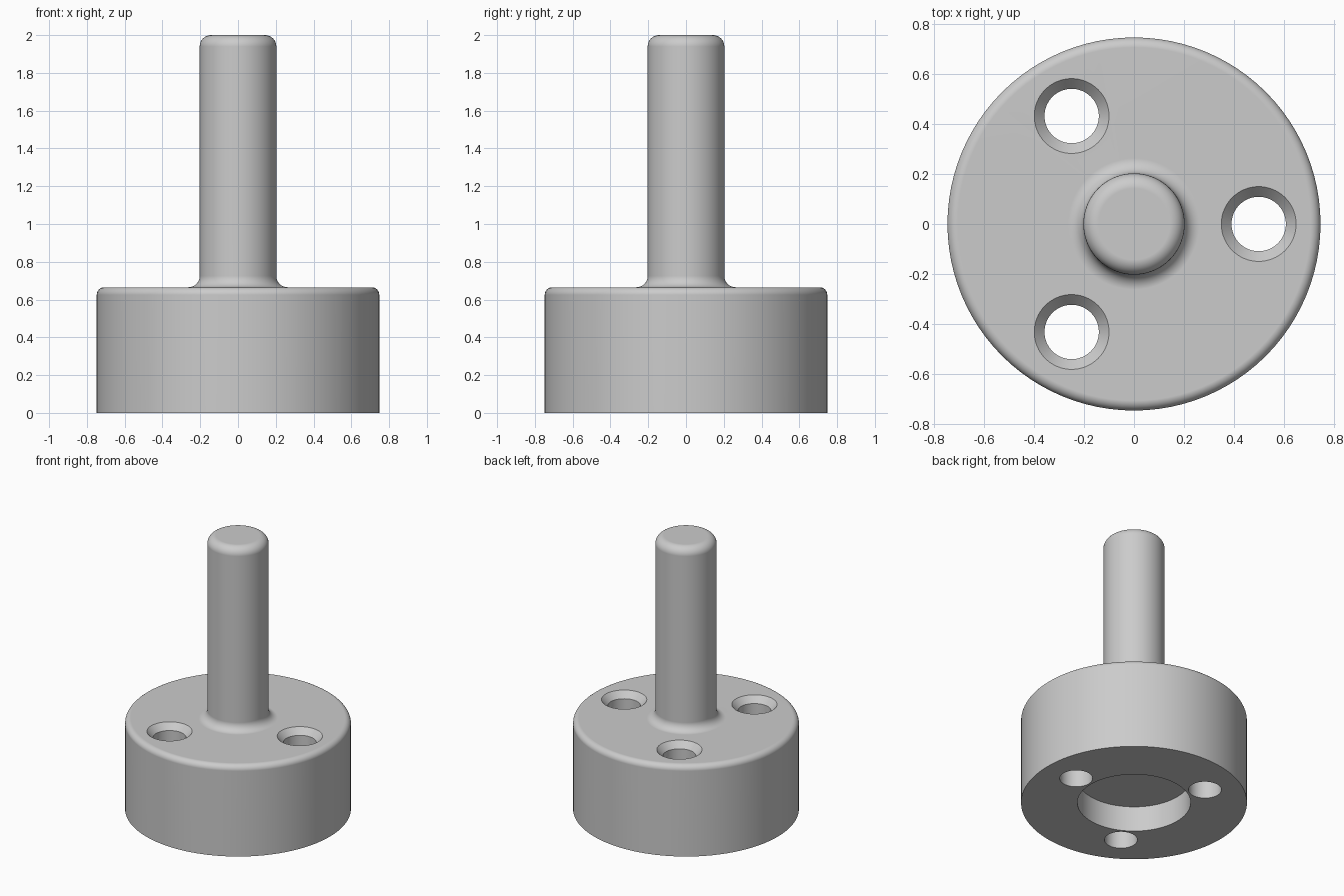
import bpy, bmesh
from math import sin, cos, pi, radians
from mathutils import Vector, Matrix

cube = bpy.data.objects.get("Cube")
if cube:
    bpy.data.objects.remove(cube, do_unlink=True)

# Single plain grey
grey = bpy.data.materials.new("plain grey")
grey.use_nodes = True
colour = (0.6, 0.6, 0.6, 1)
grey.diffuse_color = colour
grey.node_tree.nodes["Principled BSDF"].inputs["Base Color"].default_value = colour

BASE_R, BASE_H = 0.748, 0.665
SHAFT_R, TOP = 0.203, 2.0
RECESS_R, RECESS_H = 0.375, 0.185
HOLE_R, SINK_R, SINK_H, HOLE_DIST = 0.109, 0.15, 0.045, 0.5


def arc(r, z, radius, start, end, steps=8):
    """Points of a fillet in the radius/height plane."""
    angles = [radians(start + (end - start) * i / steps) for i in range(steps + 1)]
    return [(r + radius * cos(a), z + radius * sin(a)) for a in angles]


def lathe(name, profile, segments):
    """Turn a profile that starts and ends on the z axis into a solid."""
    bm = bmesh.new()
    verts = [bm.verts.new((r, 0, z)) for r, z in profile]
    edges = [bm.edges.new(pair) for pair in zip(verts, verts[1:])]
    bmesh.ops.spin(bm, geom=verts + edges, axis=(0, 0, 1), cent=(0, 0, 0),
                   angle=2 * pi, steps=segments, use_merge=False)
    bmesh.ops.remove_doubles(bm, verts=bm.verts, dist=1e-4)
    # Merge the fans on the axis into single flat caps
    bmesh.ops.dissolve_verts(bm, verts=[v for v in bm.verts if v.co.xy.length < 1e-4])
    bmesh.ops.recalc_face_normals(bm, faces=bm.faces)
    mesh = bpy.data.meshes.new(name)
    bm.to_mesh(mesh)
    bm.free()
    mesh.materials.append(grey)
    obj = bpy.data.objects.new(name, mesh)
    bpy.context.collection.objects.link(obj)
    return obj


# Base and shaft turned as one body with rounded edges
edge, neck, tip = 0.04, 0.06, 0.06
profile = [(0, 0), (BASE_R, 0)]
profile += arc(BASE_R - edge, BASE_H - edge, edge, 0, 90)
profile += arc(SHAFT_R + neck, BASE_H + neck, neck, 270, 180)
profile += arc(SHAFT_R - tip, TOP - tip, tip, 0, 90)
profile += [(0, TOP)]
body = lathe("base_and_shaft", profile, 96)

# Cutters: underside recess and three countersunk through holes
cutters = [lathe("recess_cutter", [(0, -0.1), (RECESS_R, -0.1),
                                   (RECESS_R, RECESS_H), (0, RECESS_H)], 96)]
slope = (SINK_R - HOLE_R) / SINK_H
rise = 0.1
for i in range(3):
    hole = lathe("hole_cutter", [(0, -0.1), (HOLE_R, -0.1), (HOLE_R, BASE_H - SINK_H),
                                 (SINK_R + slope * rise, BASE_H + rise),
                                 (0, BASE_H + rise)], 64)
    turn = Matrix.Rotation(i * 2 * pi / 3, 4, 'Z')
    hole.data.transform(Matrix.Translation(turn @ Vector((HOLE_DIST, 0, 0))))
    cutters.append(hole)

# Cut, then remove the cutters
bpy.context.view_layer.objects.active = body
body.select_set(True)
for cutter in cutters:
    cutter.hide_render = True
    cut = body.modifiers.new("cut", 'BOOLEAN')
    cut.operation, cut.solver, cut.object = 'DIFFERENCE', 'EXACT', cutter
    bpy.ops.object.modifier_apply(modifier=cut.name)
    bpy.data.objects.remove(cutter, do_unlink=True)

# Smooth rounded surfaces, crisp rims, flat caps
bpy.ops.object.shade_smooth_by_angle(angle=radians(30))
weighted = body.modifiers.new("flat_caps", 'WEIGHTED_NORMAL')
weighted.keep_sharp = True
